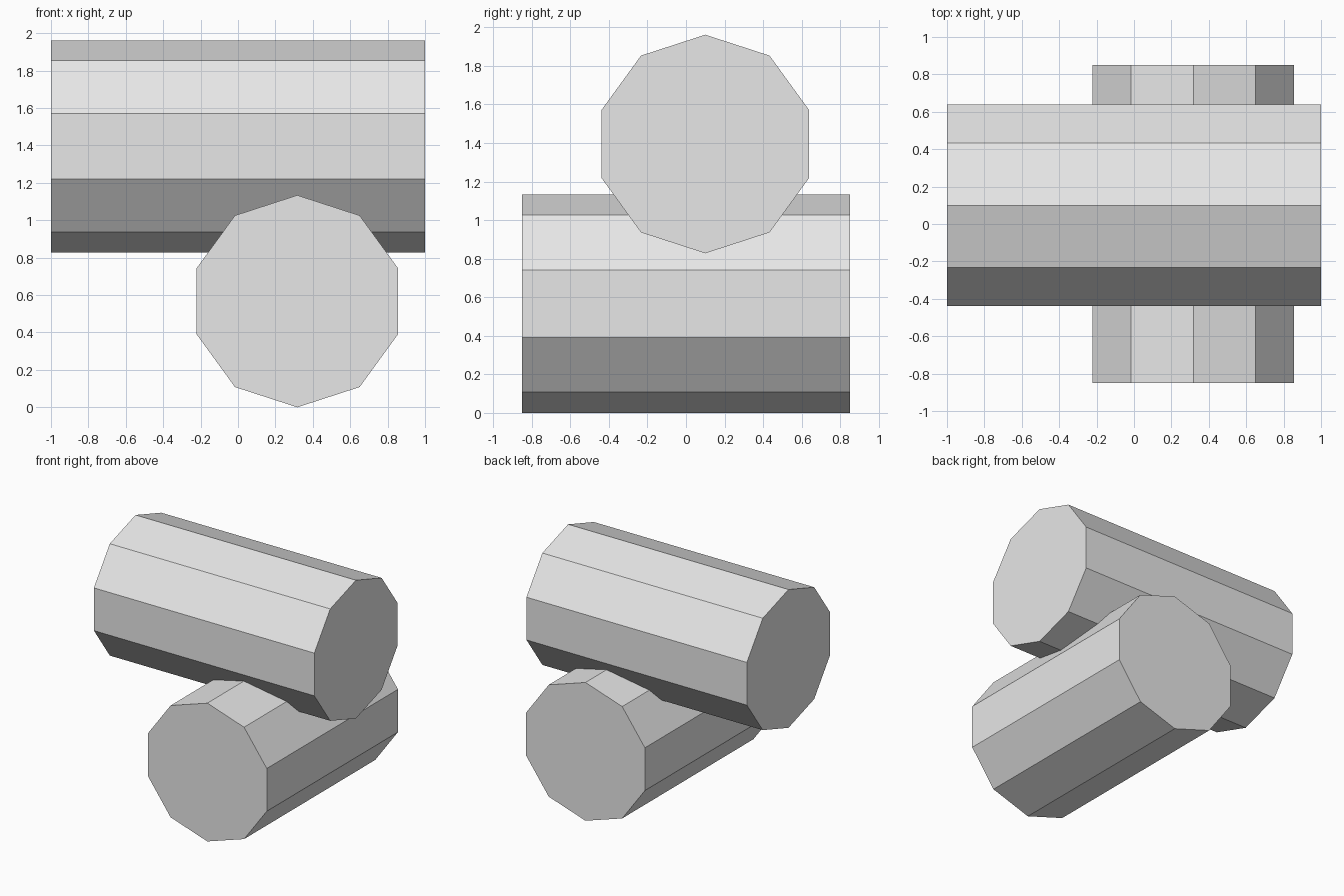
import bpy
from math import radians

cube = bpy.data.objects.get("Cube")
if cube:
    bpy.data.objects.remove(cube, do_unlink=True)

RADIUS = 0.567

# Plain light grey
grey = bpy.data.materials.new("light_grey")
grey.use_nodes = True
colour = (0.8, 0.8, 0.8, 1)
grey.diffuse_color = colour
grey.node_tree.nodes["Principled BSDF"].inputs["Base Color"].default_value = colour


def log(name, length, centre, rotation):
    """Ten-sided flat-shaded cylinder with one edge pointing straight up."""
    bpy.ops.mesh.primitive_cylinder_add(
        vertices=10, radius=RADIUS, depth=length, location=centre, rotation=rotation)
    obj = bpy.context.object
    obj.name = name
    obj.data.materials.append(grey)
    return obj


# Lower cylinder runs front to back, upper one rests across it
log("lower_cylinder", 1.70, (0.317, 0, RADIUS), (radians(90), 0, 0))
# Turned about x first so that its edge, not a flat, faces up
log("upper_cylinder", 2.0, (0, 0.10, 1.395), (radians(90), 0, radians(90)))
